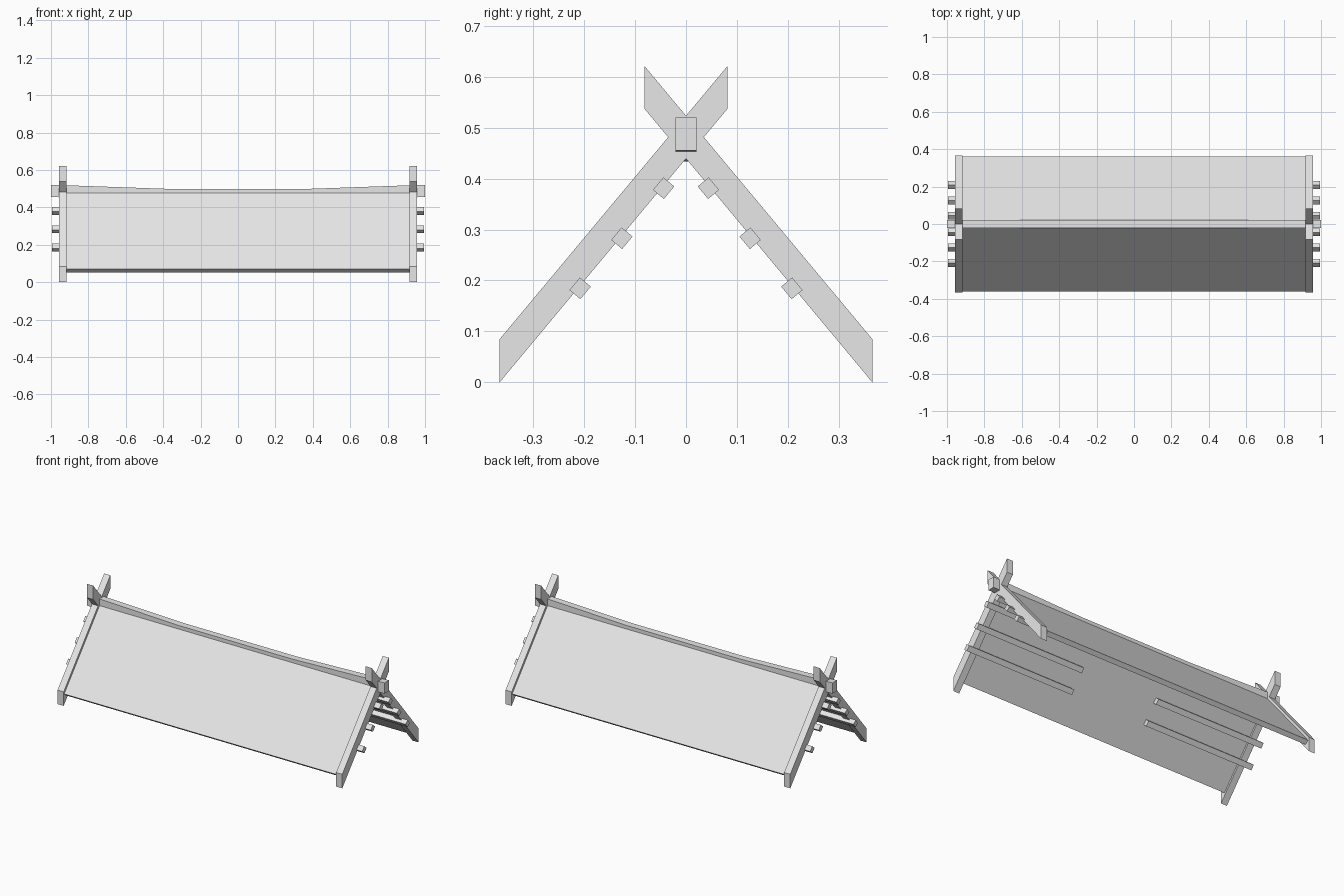
import bpy
import bmesh
from math import atan2, cos, sin
from mathutils import Vector

cube = bpy.data.objects.get("Cube")
if cube:
    bpy.data.objects.remove(cube, do_unlink=True)

grey = bpy.data.materials.new("plain grey")
grey.use_nodes = True
COLOUR = (0.8, 0.8, 0.8, 1)
grey.diffuse_color = COLOUR
grey.node_tree.nodes["Principled BSDF"].inputs["Base Color"].default_value = COLOUR

EAVE, PITCH = 0.366, 1.2          # half depth of the roof, rise per unit of run
ANGLE = atan2(PITCH, 1)


def underside(y):
    """Height of the lower edge of the end boards at distance y from the ridge."""
    return PITCH * (EAVE - y)


def loft(name, sections):
    """Skin a row of matching (x, y, z) rings and cap both ends."""
    bm = bmesh.new()
    rings = [[bm.verts.new(p) for p in ring] for ring in sections]
    n = len(rings[0])
    for a, b in zip(rings, rings[1:]):
        for i in range(n):
            j = (i + 1) % n
            bm.faces.new((a[i], a[j], b[j], b[i]))
    bm.faces.new(rings[0])
    bm.faces.new(rings[-1])
    bmesh.ops.recalc_face_normals(bm, faces=bm.faces)
    mesh = bpy.data.meshes.new(name)
    bm.to_mesh(mesh)
    bm.free()
    mesh.materials.append(grey)
    obj = bpy.data.objects.new(name, mesh)
    bpy.context.collection.objects.link(obj)
    return obj


def prism(name, outline, x0, x1):
    """Extrude a (y, z) outline along x."""
    return loft(name, [[(x, y, z) for y, z in outline] for x in (x0, x1)])


for side, label in ((-1, "front"), (1, "back")):
    # Roof panel, set between the end boards
    panel = [(0.36, 0.07), (0.012, 0.488), (0, 0.457), (0.338, 0.052)]
    prism(label + "_roof_panel", [(side * y, z) for y, z in panel], -0.92, 0.92)

    # Crossing end boards with upright cut tips
    board = [(EAVE, 0), (EAVE, 0.085), (-0.082, 0.622), (-0.082, 0.538)]
    for end, hand in ((-1, "right"), (1, "left")):
        prism(f"{label}_{hand}_end_board", [(side * y, z) for y, z in board],
              end * 0.916, end * 0.957)

        # Short purlins under the slope, poking out past the boards
        for k in range(3):
            y = 0.208 - 0.082 * k
            centre = Vector((y, underside(y) - 0.005))
            along = Vector((-cos(ANGLE), sin(ANGLE))) * 0.016
            out = Vector((sin(ANGLE), cos(ANGLE))) * 0.014
            square = [centre + along + out, centre + along - out,
                      centre - along - out, centre - along + out]
            prism(f"{label}_{hand}_purlin_{k + 1}",
                  [(side * p.x, p.y) for p in square], end * 0.26, end * 0.995)

# Ridge beam, sagging toward the middle
rings = []
for x, top in ((-1, 0.52), (-0.92, 0.518), (-0.38, 0.499),
               (0.38, 0.499), (0.92, 0.518), (1, 0.52)):
    low = top - 0.065
    rings.append([(x, -0.021, low), (x, 0.021, low), (x, 0.021, top), (x, -0.021, top)])
loft("ridge_beam", rings)
